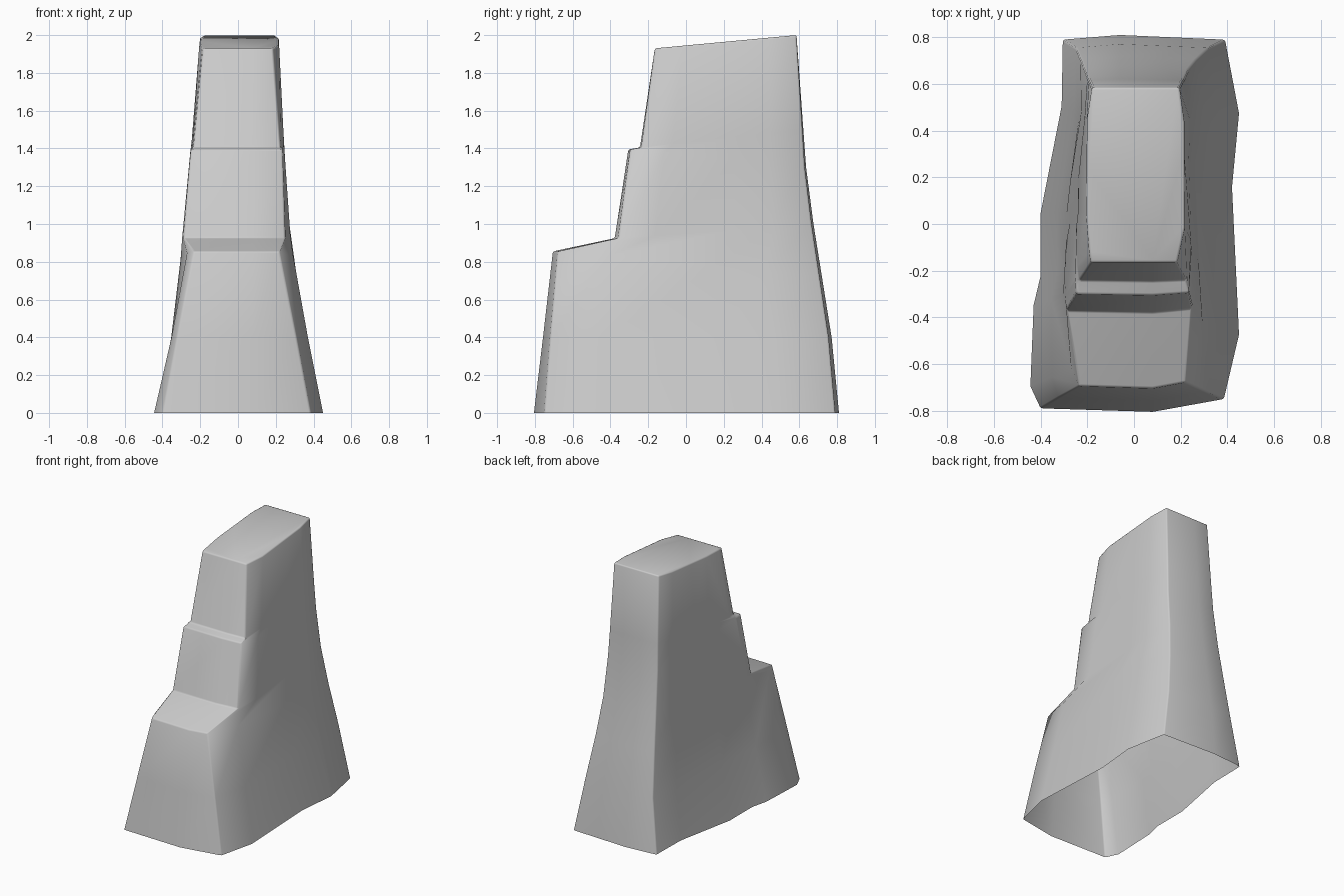
import bpy, bmesh
from math import radians

if "Cube" in bpy.data.objects:
    bpy.data.objects.remove(bpy.data.objects["Cube"])

# Taper curves: (height, value)
LEFT = [(0, -0.455), (0.35, -0.38), (0.93, -0.305), (1.4, -0.255), (2, -0.20)]
RIGHT = [(0, 0.45), (0.4, 0.37), (0.9, 0.28), (1.4, 0.245), (2, 0.215)]
BACK = [(0, 0.79), (0.4, 0.755), (1.2, 0.635), (2, 0.585)]

# Rings: front y, front z, back z, front-left x, front-right x
RINGS = [(-0.79, 0, 0, -0.40, 0.385),
         (-0.745, 0.40, 0.40, -0.325, 0.31),
         (-0.695, 0.855, 0.72, -0.235, 0.22),
         (-0.37, 0.925, 1.0, -0.29, 0.25),
         (-0.30, 1.395, 1.30, -0.25, 0.235),
         (-0.24, 1.405, 1.50, -0.235, 0.225),
         (-0.165, 1.93, 2.0, -0.185, 0.185)]

# Side points: fraction from front to back, inset at the base
RIGHT_SIDE = [(0.2, 0.0), (0.6, 0.03), (0.8, 0.0), (1.0, 0.04)]
LEFT_SIDE = [(1.0, 0.13), (0.82, 0.145), (0.53, 0.055), (0.36, 0.055),
             (0.28, 0.025), (0.06, 0.0)]


def curve(points, z):
    for (z0, v0), (z1, v1) in zip(points, points[1:]):
        if z <= z1:
            return v0 + (v1 - v0) * (z - z0) / (z1 - z0)
    return points[-1][1]


def ring(yf, zf, zb, xl, xr):
    yb = curve(BACK, zb)
    fade = 1 - zb / 2

    def side(t, inset, taper, sign):
        z = zf + (zb - zf) * t
        x = curve(taper, z) - sign * inset * fade
        if t == 1.0:
            x -= sign * 0.02
        if t < 0.1:
            x = xl + (x - xl) * (0.3 + 0.5 * fade ** 3)
        return (x, yf + (yb - yf) * t, z)

    pts = [(xl, yf, zf), (0.08, yf - 0.015 * fade, zf), (xr, yf + 0.04 * fade ** 2, zf)]
    pts += [side(t, i, RIGHT, 1) for t, i in RIGHT_SIDE]
    pts.append((-0.06, yb + 0.02 * fade, zb))
    pts += [side(t, i, LEFT, -1) for t, i in LEFT_SIDE]
    return pts


# Stepped rock shell, open underneath
bm = bmesh.new()
loops = [[bm.verts.new(p) for p in ring(*r)] for r in RINGS]
for low, high in zip(loops, loops[1:]):
    n = len(low)
    for i in range(n):
        j = (i + 1) % n
        bm.faces.new((low[i], low[j], high[j], high[i]))
bm.faces.new(loops[-1])
bmesh.ops.recalc_face_normals(bm, faces=bm.faces)
mesh = bpy.data.meshes.new("stepped_rock")
bm.to_mesh(mesh)
bm.free()
rock = bpy.data.objects.new("stepped_rock", mesh)
bpy.context.collection.objects.link(rock)
bpy.context.view_layer.objects.active = rock
rock.select_set(True)

# Worn, softly rounded edges
bevel = rock.modifiers.new("worn_edges", 'BEVEL')
bevel.width = 0.018
bevel.segments = 2
bevel.limit_method = 'ANGLE'
bevel.angle_limit = radians(38)
bpy.ops.object.modifier_apply(modifier=bevel.name)
bpy.ops.object.shade_smooth_by_angle(angle=radians(50))
